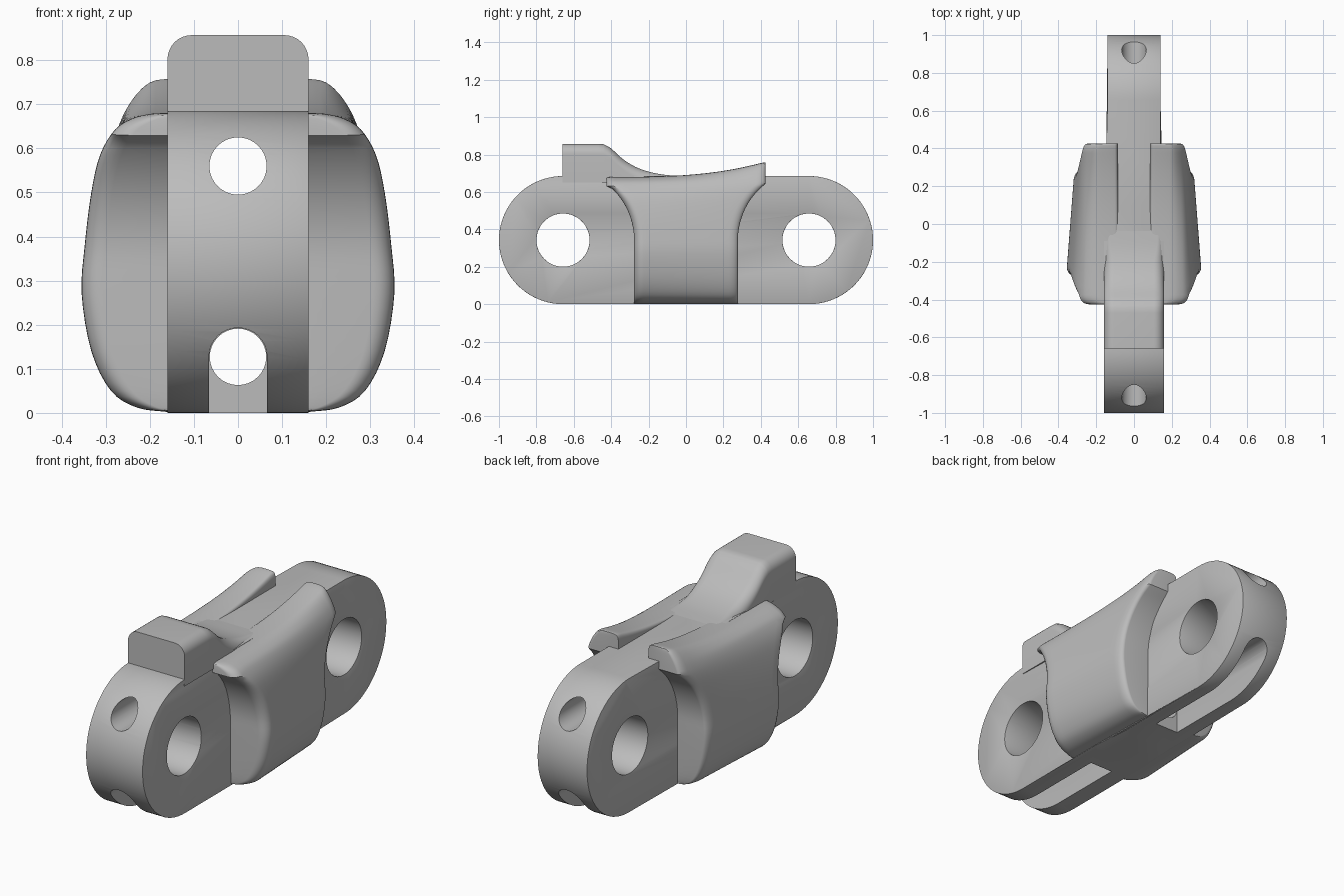
import bpy, bmesh, math
from mathutils import Vector

cube = bpy.data.objects.get("Cube")
if cube:
    bpy.data.objects.remove(cube, do_unlink=True)

grey = bpy.data.materials.new("plain grey")
grey.use_nodes = True
colour = (0.5, 0.5, 0.5, 1)
grey.diffuse_color = colour
grey.node_tree.nodes["Principled BSDF"].inputs["Base Color"].default_value = colour

R = 0.3425       # end radius, also pin height
PIN_Y = 1 - R


def loft(name, rings, cap="ngon"):
    """Skin closed rings; cap with one face or with strips joining i to n-1-i."""
    bm = bmesh.new()
    loops = [[bm.verts.new(p) for p in ring] for ring in rings]
    n = len(loops[0])
    for a, b in zip(loops, loops[1:]):
        for i in range(n):
            j = (i + 1) % n
            bm.faces.new((a[i], a[j], b[j], b[i]))
    for end in (loops[0], loops[-1]):
        if cap == "ngon":
            bm.faces.new(end)
        else:
            for i in range(n // 2 - 1):
                bm.faces.new((end[i], end[i + 1], end[n - 2 - i], end[n - 1 - i]))
    bmesh.ops.recalc_face_normals(bm, faces=bm.faces)
    mesh = bpy.data.meshes.new(name)
    bm.to_mesh(mesh)
    bm.free()
    mesh.materials.append(grey)
    obj = bpy.data.objects.new(name, mesh)
    bpy.context.collection.objects.link(obj)
    return obj


def arc(cx, cy, r, start, end, steps):
    angles = [math.radians(start + (end - start) * i / steps) for i in range(steps + 1)]
    return [(cx + r * math.cos(a), cy + r * math.sin(a)) for a in angles]


def smooth_path(points, steps=4):
    """Catmull-Rom curve through the points."""
    p = [Vector(q) for q in points]
    p = [2 * p[0] - p[1]] + p + [2 * p[-1] - p[-2]]
    out = []
    for a, b, c, d in zip(p, p[1:], p[2:], p[3:]):
        for k in range(steps):
            t = k / steps
            out.append(0.5 * (2 * b + (c - a) * t + (2 * a - 5 * b + 4 * c - d) * t * t
                              + (3 * b - a - 3 * c + d) * t ** 3))
    return out + [p[-2]]


def apply(obj, kind, **settings):
    mod = obj.modifiers.new(kind.title(), kind)
    for key, value in settings.items():
        setattr(mod, key, value)
    bpy.context.view_layer.objects.active = obj
    bpy.ops.object.modifier_apply(modifier=mod.name)


def cut(obj, cutter):
    cutter.hide_render = True
    apply(obj, "BOOLEAN", operation="DIFFERENCE", solver="EXACT", object=cutter)
    bpy.data.objects.remove(cutter, do_unlink=True)


def finish(obj):
    bpy.ops.object.select_all(action="DESELECT")
    obj.select_set(True)
    bpy.context.view_layer.objects.active = obj
    bpy.ops.object.shade_smooth_by_angle(angle=math.radians(32))


def along_y(name, section, y0, y1):
    return loft(name, [[(x, y, z) for x, z in section] for y in (y0, y1)])


# Link bar: stadium side profile, slightly narrower towards the back
outline = (arc(-PIN_Y, R, R, 90, 270, 40) + [(-0.1, 0), (0.1, 0)]
           + arc(PIN_Y, R, R, -90, 90, 40) + [(0.1, 2 * R), (-0.1, 2 * R)])
bar = loft("link_bar", [[(side * (0.16 if y < 0 else 0.14), y, z) for y, z in outline]
                        for side in (-1, 1)])
for y in (-PIN_Y, PIN_Y):
    hole = arc(y, R, 0.142, 0, 352.5, 47)
    cut(bar, loft("pin_cutter", [[(x, a, b) for a, b in hole] for x in (-0.5, 0.5)]))
apply(bar, "BEVEL", width=0.011, segments=2, limit_method="ANGLE",
      angle_limit=math.radians(50))

# Lengthwise bores, the lower one opening into a slot at each end
cut(bar, along_y("upper_bore_cutter", arc(0, 0.56, 0.065, 0, 348.75, 31), -1.1, 1.1))
cut(bar, along_y("lower_bore_cutter", arc(0, 0.127, 0.064, 0, 348.75, 31), -0.3, 0.3))
slot = arc(0, 0.127, 0.066, 0, 180, 16) + [(-0.066, -0.1), (0.066, -0.1)]
for side in (-1, 1):
    cut(bar, along_y("slot_cutter", slot, side * 0.25, side * 1.1))
finish(bar)

# Drive block with its concave ramp
ramp = smooth_path([(-0.44, 0.855), (-0.40, 0.832), (-0.33, 0.77), (-0.25, 0.725),
                    (-0.15, 0.697), (-0.05, 0.686), (0.05, 0.68)])
rings = []
for y, top in [(-0.66, 0.857), (-0.47, 0.857)] + [tuple(p) for p in ramp]:
    r = min(0.055, top - 0.652)
    right = arc(0.16 - r, top - r, r, 0, 90, 8)
    section = [(0.16, 0.65)] + right
    section += [(-x, z) for x, z in reversed(section)]
    rings.append([(x, y, z) for x, z in section])
finish(loft("drive_block", rings))

# Side wings: outer section at the front and at the back, blended between
front = smooth_path([(0.16, 0.002), (0.23, 0.012), (0.29, 0.05), (0.335, 0.14), (0.357, 0.27),
                     (0.35, 0.38), (0.335, 0.5), (0.315, 0.585), (0.28, 0.643),
                     (0.24, 0.668), (0.20, 0.678), (0.17, 0.68)])
back = smooth_path([(0.15, 0.002), (0.21, 0.012), (0.26, 0.05), (0.297, 0.14), (0.317, 0.27),
                    (0.312, 0.38), (0.298, 0.51), (0.282, 0.61), (0.262, 0.675),
                    (0.235, 0.725), (0.205, 0.755), (0.17, 0.762)])
EDGE = 0.05


def half_length(z):
    """Ends follow a clearance circle about each pin, then a short upright lip."""
    h = max(0, z - R)
    if h > 0.288:
        return 0.425
    return min(0.425, PIN_Y - math.sqrt(0.38 ** 2 - h * h))


def wing_ring(f, e):
    t = (f * (0.425 - EDGE) + e + 0.425) / 0.85
    a = min(1, abs(e) / EDGE)
    shrink = (0.05 if f < 0 else 0.025) * (1 - math.sqrt(1 - a * a))
    outer, inner = [], []
    last = len(front) - 1
    for k, (p, q) in enumerate(zip(front, back)):
        x = p.x + (q.x - p.x) * t
        z = p.y + (q.y - p.y) * t ** 3
        x -= shrink * min(1, (x - 0.085) / 0.15)
        y = f * (half_length(z) - EDGE) + e
        z -= 0.2 * shrink * max(0, (z - 0.6) / 0.16)
        round_in = max(0, (k - last + 8) / 8)
        outer.append((x, y, z))
        inner.append((0.085 + 0.03 * round_in ** 2, y, z))
    return outer + inner[::-1]


steps = [EDGE * math.cos(math.radians(90 * i / 6)) for i in range(6)]
stations = [(-1, -e) for e in steps]
stations += [(-1 + i / 8, 0) for i in range(17)]
stations += [(1, e) for e in reversed(steps)]
wings = loft("side_wings", [wing_ring(f, e) for f, e in stations], cap="strips")
apply(wings, "MIRROR", use_mirror_merge=False)
finish(wings)
